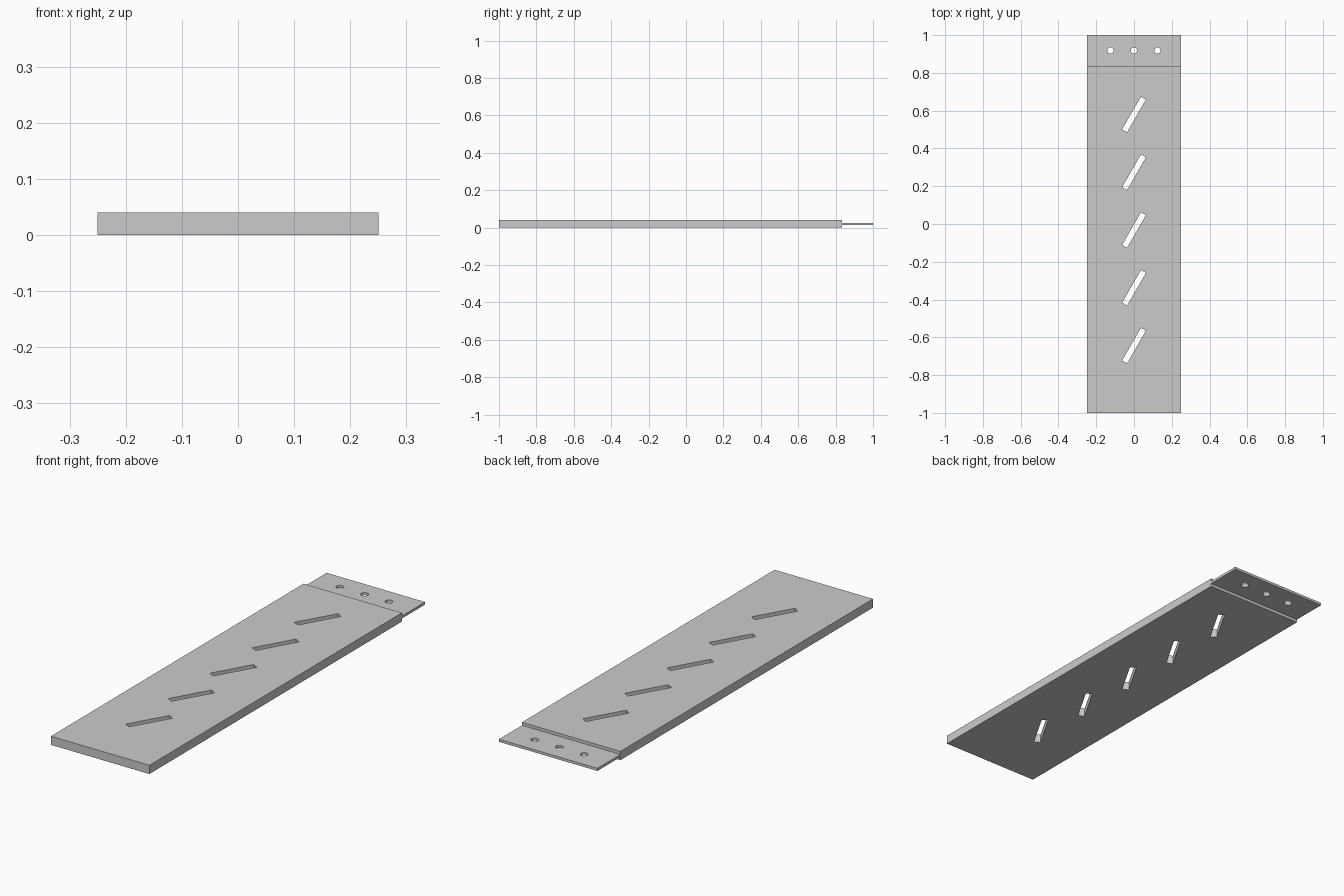
import bpy, bmesh
from math import radians
from mathutils import Matrix

if "Cube" in bpy.data.objects:
    bpy.data.objects.remove(bpy.data.objects["Cube"])

HALF_W, THICK, STEP_Y = 0.25, 0.04, 0.833
TONGUE_LOW, TONGUE_HIGH = 0.014, 0.026


def add_object(name, bm):
    bmesh.ops.recalc_face_normals(bm, faces=bm.faces)
    mesh = bpy.data.meshes.new(name)
    bm.to_mesh(mesh)
    bm.free()
    obj = bpy.data.objects.new(name, mesh)
    bpy.context.collection.objects.link(obj)
    return obj


# Plank with a thin end tongue: side profile (y, z) extruded across the width
profile = [(-1, 0), (STEP_Y, 0), (STEP_Y, TONGUE_LOW), (1, TONGUE_LOW),
           (1, TONGUE_HIGH), (STEP_Y, TONGUE_HIGH), (STEP_Y, THICK), (-1, THICK)]
bm = bmesh.new()
face = bm.faces.new([bm.verts.new((-HALF_W, y, z)) for y, z in profile])
ext = bmesh.ops.extrude_face_region(bm, geom=[face])
moved = [v for v in ext["geom"] if isinstance(v, bmesh.types.BMVert)]
bmesh.ops.translate(bm, verts=moved, vec=(2 * HALF_W, 0, 0))
plank = add_object("slotted_plank", bm)

# Cutters: five slanted slots and three bolt holes
bm = bmesh.new()
for i in range(5):
    m = (Matrix.Translation((0, 0.58 - 0.306 * i, THICK / 2))
         @ Matrix.Rotation(radians(60), 4, 'Z')
         @ Matrix.Diagonal((0.2, 0.03, 0.2, 1)))
    bmesh.ops.create_cube(bm, size=1, matrix=m)
for x in (-0.125, 0, 0.125):
    bmesh.ops.create_cone(bm, cap_ends=True, segments=32, radius1=0.0165,
                          radius2=0.0165, depth=0.2,
                          matrix=Matrix.Translation((x, 0.918, THICK / 2)))
cutter = add_object("slot_and_hole_cutter", bm)
cutter.hide_render = True
cutter.hide_set(True)

cut = plank.modifiers.new("cut_openings", 'BOOLEAN')
cut.operation = 'DIFFERENCE'
cut.solver = 'EXACT'
cut.object = cutter

bpy.context.view_layer.objects.active = plank
plank.select_set(True)
bpy.ops.object.modifier_apply(modifier=cut.name)
bpy.data.objects.remove(cutter)
bpy.ops.object.shade_smooth_by_angle(angle=radians(30))
